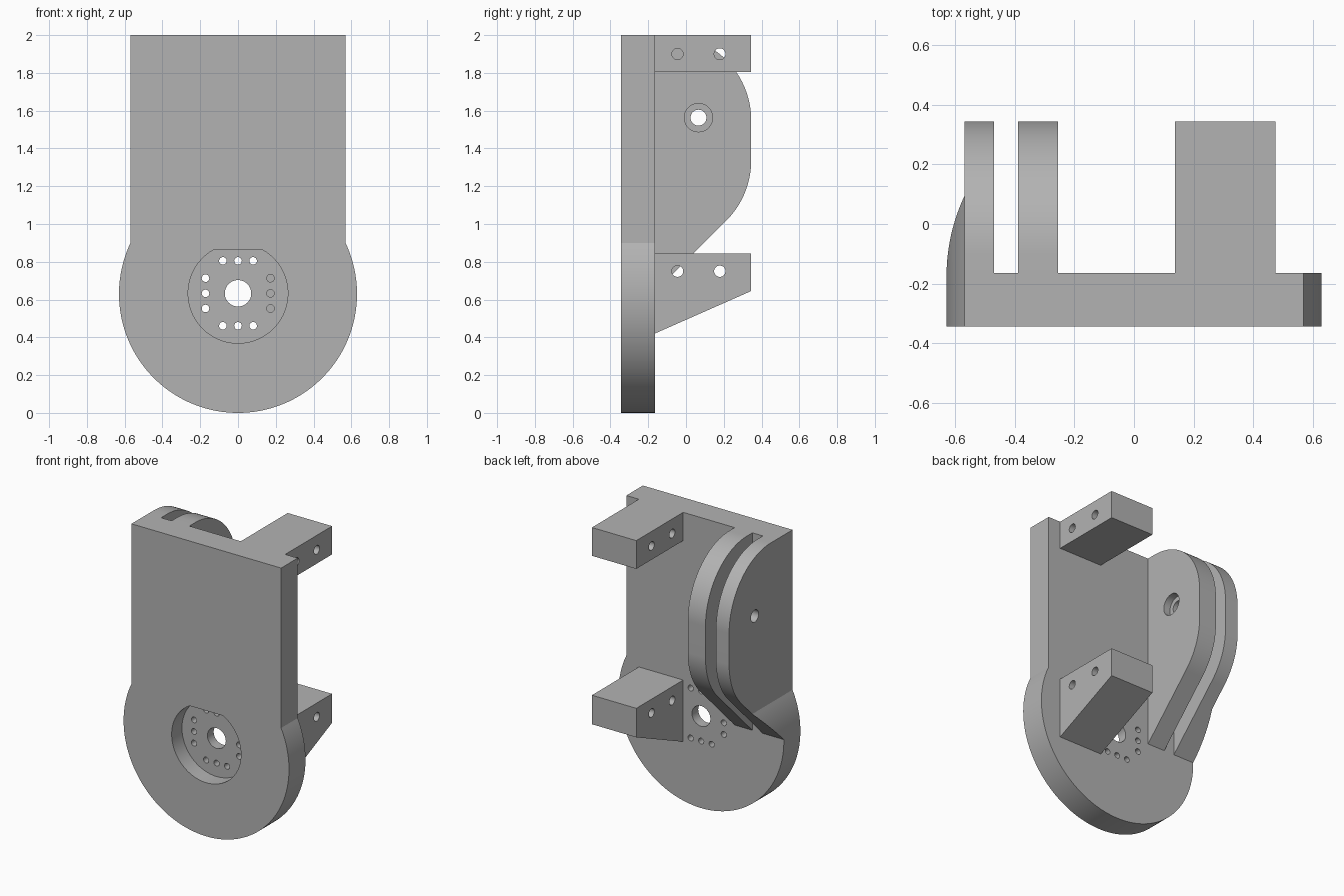
import bpy, bmesh
from math import acos, cos, sin, pi, radians, sqrt

cube = bpy.data.objects.get("Cube")
if cube:
    bpy.data.objects.remove(cube, do_unlink=True)

GREY = bpy.data.materials.new("grey")
GREY.use_nodes = True
GREY.diffuse_color = (0.45, 0.45, 0.45, 1)
GREY.node_tree.nodes["Principled BSDF"].inputs["Base Color"].default_value = GREY.diffuse_color


def arc(cx, cy, r, start, end, n=48):
    steps = [start + (end - start) * i / n for i in range(n + 1)]
    return [(cx + r * cos(a), cy + r * sin(a)) for a in steps]


def circle(cx, cy, r, n=48):
    return arc(cx, cy, r, 0, 2 * pi, n)[:-1]


def prism(name, axis, lo, hi, *profiles):
    """Extrude closed profiles along X (points are y, z) or Y (points are x, z)."""
    bm = bmesh.new()
    for pts in profiles:
        place = (lambda p, d: (d, p[0], p[1])) if axis == "X" else (lambda p, d: (p[0], d, p[1]))
        near = [bm.verts.new(place(p, lo)) for p in pts]
        far = [bm.verts.new(place(p, hi)) for p in pts]
        bm.faces.new(near)
        bm.faces.new(far)
        for i in range(len(pts)):
            j = (i + 1) % len(pts)
            bm.faces.new((near[i], near[j], far[j], far[i]))
    bmesh.ops.recalc_face_normals(bm, faces=bm.faces)
    mesh = bpy.data.meshes.new(name)
    bm.to_mesh(mesh)
    bm.free()
    mesh.materials.append(GREY)
    obj = bpy.data.objects.new(name, mesh)
    bpy.context.collection.objects.link(obj)
    return obj


def select(obj):
    bpy.ops.object.select_all(action="DESELECT")
    obj.select_set(True)
    bpy.context.view_layer.objects.active = obj


def combine(obj, cutter, operation="DIFFERENCE"):
    select(obj)
    mod = obj.modifiers.new("cut", "BOOLEAN")
    mod.object, mod.operation, mod.solver = cutter, operation, "EXACT"
    bpy.ops.object.modifier_apply(modifier=mod.name)
    bpy.data.objects.remove(cutter, do_unlink=True)


def finish(obj):
    select(obj)
    bpy.ops.object.shade_smooth_by_angle(angle=radians(15))


FRONT, BACK, REAR = -0.345, -0.165, 0.345
HALF, R, HUB = 0.57, 0.63, 0.63

# Plate outline: a straight strap ending in a larger disc
join = acos(HALF / R)
outline = [(HALF, 2), (-HALF, 2)] + arc(0, HUB, R, pi - join, 2 * pi + join, 128)

# Plate with a flat-topped round pocket and the hub hole pattern
plate = prism("plate", "Y", FRONT, BACK, outline)
pocket_r, flat = 0.264, 0.232
half_flat = acos(flat / pocket_r)
pocket = arc(0, 0.633, pocket_r, pi / 2 + half_flat, 2.5 * pi - half_flat, 96)
combine(plate, prism("pocket_cutter", "Y", FRONT - 0.1, FRONT + 0.112, pocket))
holes = [circle(0, 0.633, 0.07)]
for side in (-1, 1):
    for step in (-0.08, 0, 0.08):
        holes.append(circle(step, 0.633 + side * 0.172, 0.02, 24))
        holes.append(circle(side * 0.172, 0.633 + step, 0.02, 24))
combine(plate, prism("hole_cutter", "Y", FRONT - 0.1, BACK + 0.1, *holes))
finish(plate)

# Two clevis fins, trimmed to the plate outline and drilled for a pin
fin_r, fin_y = 0.45, REAR - 0.45
fin = ([(BACK, 0.64)] + arc(fin_y, 1.336, fin_r, -pi / 4, 0)
       + arc(fin_y, 1.55, fin_r, 0, pi / 2) + [(BACK, 2)])
for name, lo, hi in (("outer_fin", -0.7, -0.47), ("inner_fin", -0.39, -0.255)):
    part = prism(name, "X", lo, hi, fin)
    if lo < -HALF:
        combine(part, prism("trim", "Y", BACK - 0.1, REAR + 0.1, outline), "INTERSECT")
    else:
        combine(part, prism("bore_cutter", "X", hi - 0.05, hi + 0.1, circle(0.066, 1.563, 0.075)))
    combine(part, prism("pin_cutter", "X", lo - 0.1, hi + 0.1, circle(0.066, 1.563, 0.042)))
    finish(part)

# Upper square lug and lower tapered lug, each with two cross holes
lugs = (
    ("upper_lug", 1.9, [(BACK, 1.805), (REAR, 1.805), (REAR, 2), (BACK, 2)]),
    ("lower_lug", 0.75, [(BACK, 0.42), (REAR, 0.645), (REAR, 0.845), (BACK, 0.845)]),
)
for name, z, profile in lugs:
    lug = prism(name, "X", 0.137, 0.475, profile)
    drills = [circle(y, z, 0.03, 32) for y in (-0.045, 0.179)]
    combine(lug, prism("drill_cutter", "X", 0, 0.6, *drills))
    finish(lug)
